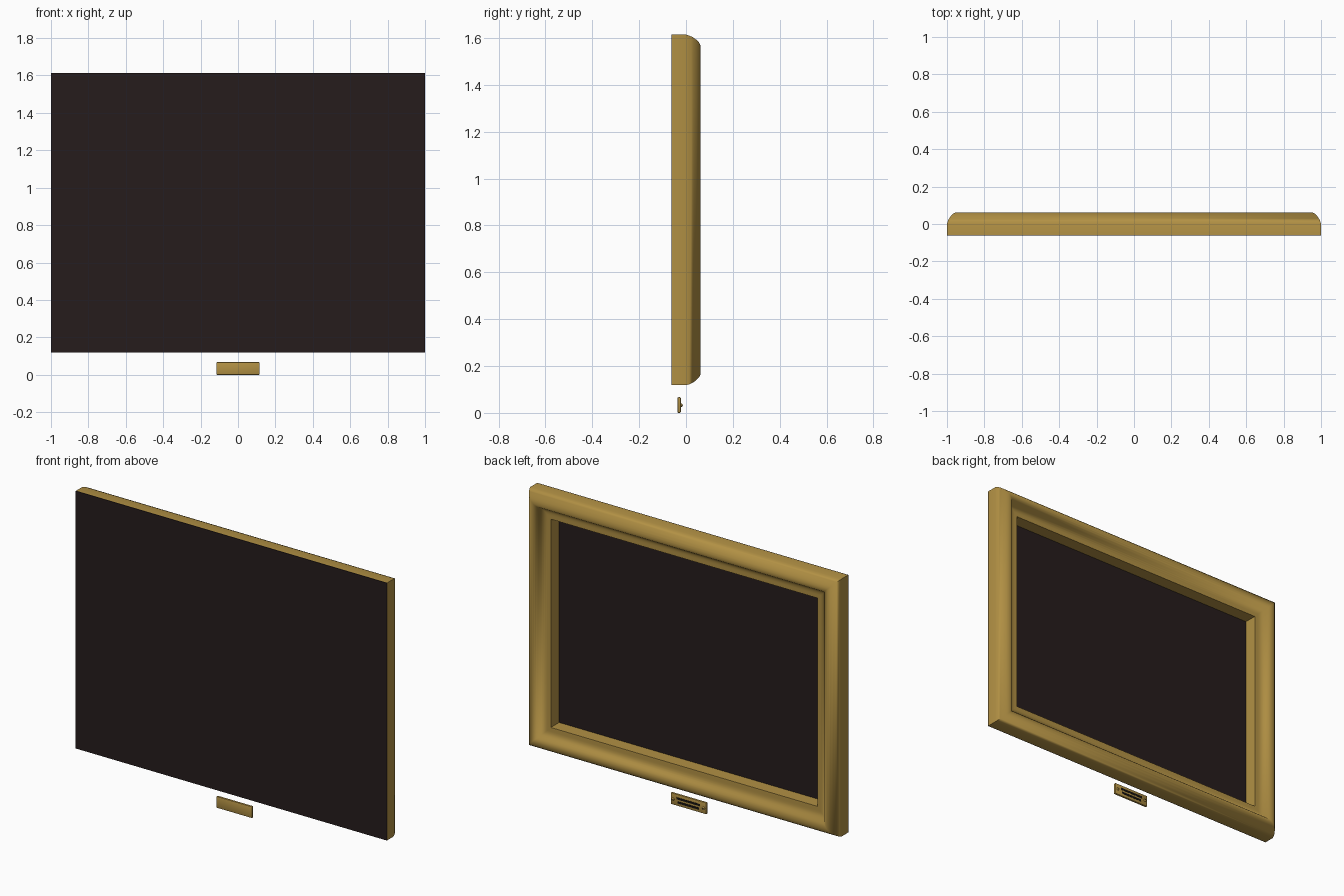
import bpy, bmesh, math
from mathutils import Matrix

if "Cube" in bpy.data.objects:
    bpy.data.objects.remove(bpy.data.objects["Cube"])


def material(name, color):
    m = bpy.data.materials.new(name)
    m.diffuse_color = (*color, 1)
    m.use_nodes = True
    m.node_tree.nodes["Principled BSDF"].inputs["Base Color"].default_value = m.diffuse_color
    return m


GOLD = material("antique gold", (0.445, 0.282, 0.058))
DARK = material("dark brown", (0.019, 0.0115, 0.0115))
BLACK = material("black", (0.008, 0.006, 0.005))

HALF_W, HALF_H, MID_Z = 1.0, 0.748, 0.866


def finish(bm, name, mat, smooth=None):
    mesh = bpy.data.meshes.new(name)
    bm.to_mesh(mesh)
    bm.free()
    ob = bpy.data.objects.new(name, mesh)
    bpy.context.collection.objects.link(ob)
    mesh.materials.append(mat)
    if smooth:
        bpy.ops.object.select_all(action='DESELECT')
        ob.select_set(True)
        bpy.context.view_layer.objects.active = ob
        bpy.ops.object.shade_smooth_by_angle(angle=math.radians(smooth))
    return ob


def box(name, mat, x, y, z, bevel=0.0):
    """Box from (min, max) ranges."""
    bm = bmesh.new()
    bmesh.ops.create_cube(bm, size=1)
    for v in bm.verts:
        v.co = [r[0] + (c + 0.5) * (r[1] - r[0]) for r, c in zip((x, y, z), v.co)]
    if bevel:
        bmesh.ops.bevel(bm, geom=bm.edges[:], offset=bevel, segments=2,
                        profile=0.5, affect='EDGES')
    return finish(bm, name, mat, 30 if bevel else None)


# Moulding cross-section: (inset from the outer edge, y)
profile = [(0, -0.059), (0, 0.0), (0.004, 0.014), (0.011, 0.029), (0.021, 0.043),
           (0.033, 0.055), (0.045, 0.061), (0.056, 0.062), (0.066, 0.059),
           (0.075, 0.051), (0.083, 0.040), (0.090, 0.030), (0.098, 0.023),
           (0.108, 0.019), (0.120, 0.018), (0.132, 0.018), (0.143, 0.017),
           (0.143, -0.059)]

# Mitred picture frame swept round the four corners, open behind
bm = bmesh.new()
rings = []
for sx, sz in ((-1, -1), (1, -1), (1, 1), (-1, 1)):
    rings.append([bm.verts.new((sx * (HALF_W - d), y, MID_Z + sz * (HALF_H - d)))
                  for d, y in profile])
n = len(profile)
for i in range(4):
    a, b = rings[i], rings[(i + 1) % 4]
    for j in range(n):
        k = (j + 1) % n
        bm.faces.new((a[j], b[j], b[k], a[k]))
bmesh.ops.recalc_face_normals(bm, faces=bm.faces)
hidden = [f for f in bm.faces if f.calc_center_median().y < -0.05]
bmesh.ops.delete(bm, geom=hidden, context='FACES')
finish(bm, "picture_frame", GOLD, 75)

# Dark panel closing the frame, seen from both sides
box("canvas_panel", DARK, (-HALF_W, HALF_W), (-0.062, -0.059),
    (MID_Z - HALF_H, MID_Z + HALF_H))

# Name plate hanging below, with two engraved bars
box("name_plate", GOLD, (-0.115, 0.115), (-0.036, -0.022), (0.0, 0.067), 0.004)
for name, half, z in (("upper_engraved_bar", 0.075, 0.044),
                      ("lower_engraved_bar", 0.068, 0.022)):
    box(name, BLACK, (-half, half), (-0.024, -0.0205), (z - 0.006, z + 0.006))

# Domed screws at both ends of the plate
for side, s in (("left", -1), ("right", 1)):
    bm = bmesh.new()
    bmesh.ops.create_uvsphere(bm, u_segments=16, v_segments=8, radius=1,
                              matrix=Matrix.Translation((s * 0.098, -0.022, 0.033))
                              @ Matrix.Diagonal((0.008, 0.008, 0.008, 1)))
    finish(bm, side + "_screw", GOLD, 40)
    box(side + "_screw_slot", BLACK, (s * 0.098 - 0.005, s * 0.098 + 0.005),
        (-0.018, -0.0135), (0.032, 0.034))
